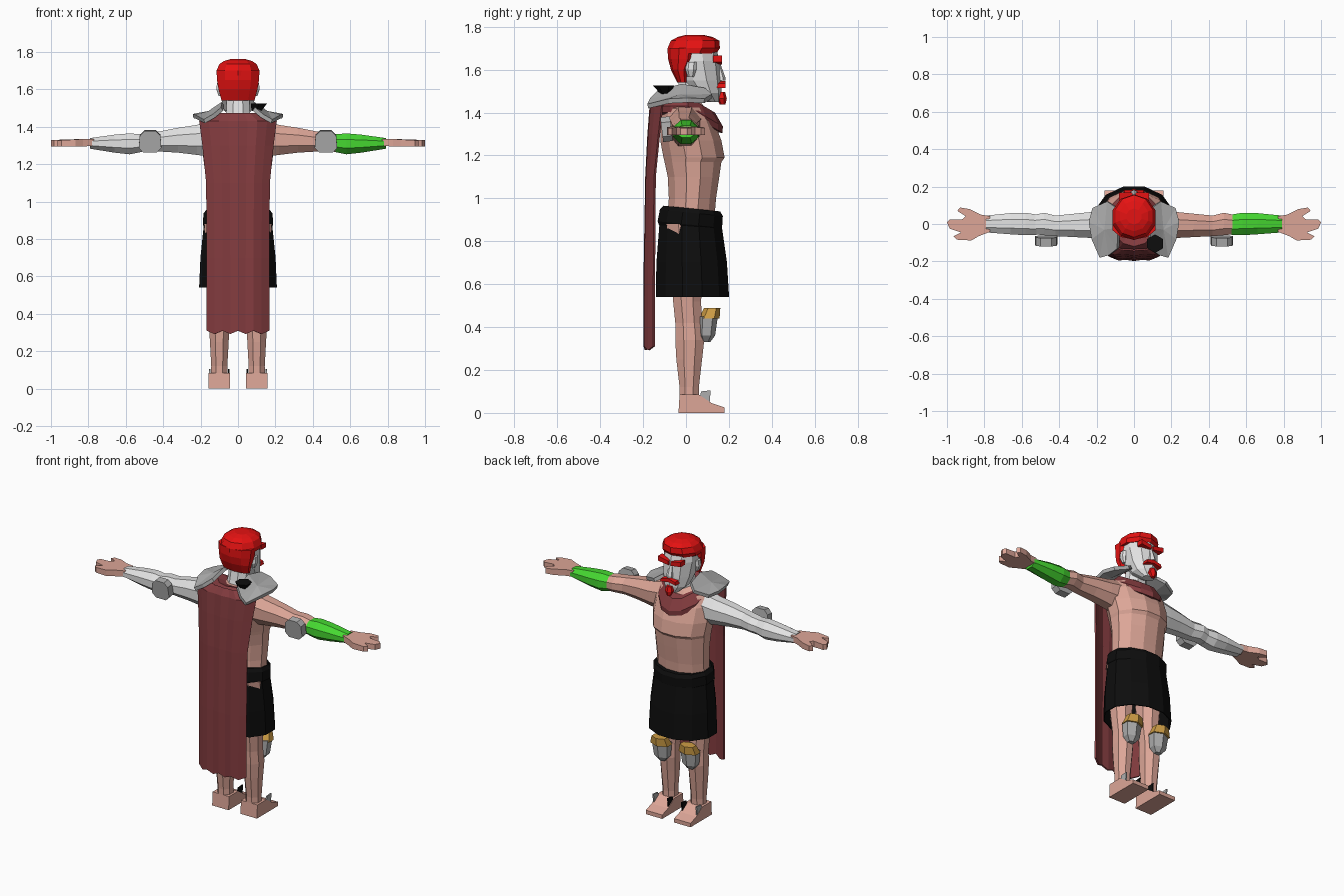
import bpy, bmesh, math
from mathutils import Vector

if "Cube" in bpy.data.objects:
    bpy.data.objects.remove(bpy.data.objects["Cube"])


def material(name, r, g, b):
    m = bpy.data.materials.new(name)
    m.diffuse_color = (r, g, b, 1)
    m.use_nodes = True
    m.node_tree.nodes["Principled BSDF"].inputs["Base Color"].default_value = m.diffuse_color
    return m


SKIN = material("skin", 0.72, 0.38, 0.31)
WHITE = material("white cloth", 0.76, 0.76, 0.76)
GREEN = material("green", 0.06, 0.68, 0.03)
RED = material("red hair", 0.78, 0.006, 0.006)
MAROON = material("maroon cape", 0.23, 0.045, 0.05)
GOLD = material("gold", 0.62, 0.34, 0.06)
STEEL = material("steel grey", 0.42, 0.42, 0.42)
BLACK = material("black", 0.004, 0.004, 0.004)


def finish(name, bm, *mats, thick=0):
    bmesh.ops.recalc_face_normals(bm, faces=bm.faces)
    me = bpy.data.meshes.new(name)
    bm.to_mesh(me)
    bm.free()
    for m in mats:
        me.materials.append(m)
    ob = bpy.data.objects.new(name, me)
    bpy.context.collection.objects.link(ob)
    if thick:
        mod = ob.modifiers.new("thickness", 'SOLIDIFY')
        mod.thickness, mod.offset = thick, 0
    return ob


def skin_rings(name, rings, mat, caps=(True, True), closed=True, thick=0):
    """Join rows of points with quads."""
    bm = bmesh.new()
    vs = [[bm.verts.new(p) for p in r] for r in rings]
    n = len(rings[0])
    for a, b in zip(vs, vs[1:]):
        for i in range(n if closed else n - 1):
            j = (i + 1) % n
            bm.faces.new((a[i], a[j], b[j], b[i]))
    if closed and caps[0]:
        bm.faces.new(vs[0])
    if closed and caps[1]:
        bm.faces.new(vs[-1])
    return finish(name, bm, mat, thick=thick)


def loft(name, rows, mat, axis='z', n=8, s=1, caps=(True, True), thick=0):
    """Rows are (position, a0, a1, b0, b1): extents of an n-sided section."""
    k = 1 / math.cos(math.pi / n)
    rings = []
    for t, a0, a1, b0, b1 in rows:
        ring = []
        for i in range(n):
            w = (i + 0.5) * math.tau / n
            a = (a0 + a1) / 2 + (a1 - a0) / 2 * k * math.cos(w)
            b = (b0 + b1) / 2 + (b1 - b0) / 2 * k * math.sin(w)
            ring.append((a * s, b, t) if axis == 'z' else (t * s, a, b))
        rings.append(ring)
    return skin_rings(name, rings, mat, caps, thick=thick)


def centred(rows):
    return [(z, -h, h, y0, y1) for z, h, y0, y1 in rows]


def prism(name, lower, upper, mat):
    return skin_rings(name, [lower, upper], mat)


def plate(name, outline, rim, thick, bulge):
    """Armour plate: gold rim with an inset, raised steel centre."""
    bm = bmesh.new()
    f = bm.faces.new([bm.verts.new(p) for p in outline])
    bmesh.ops.inset_region(bm, faces=[f], thickness=rim, use_even_offset=True)
    f.material_index = 1
    inner = list(f.verts)
    res = bmesh.ops.poke(bm, faces=[f])
    for g in res['faces']:
        g.material_index = 1
    for v in inner + res['verts']:
        v.co += Vector(bulge)
    return finish(name, bm, GOLD, STEEL, thick=thick)


# Torso, neck and head
loft("torso", centred([
    (0.88, .165, -.09, .13), (1.0, .165, -.08, .14), (1.10, .17, -.085, .155),
    (1.17, .175, -.10, .165), (1.19, .18, -.105, .18), (1.27, .19, -.12, .165),
    (1.36, .19, -.12, .13), (1.42, .17, -.11, .09), (1.46, .08, -.07, .06)]), SKIN, n=12)
loft("neck", centred([(1.40, .075, -.07, .07), (1.48, .063, -.045, .07),
                      (1.56, .06, -.03, .08)]), WHITE)
loft("head", centred([
    (1.45, .035, .10, .155), (1.49, .075, .025, .162), (1.55, .09, -.03, .16),
    (1.64, .10, -.06, .152), (1.72, .09, -.05, .13)]), WHITE, n=10)
loft("nose", centred([(1.55, .02, .14, .18), (1.565, .018, .14, .18),
                      (1.63, .01, .14, .158)]), WHITE, n=6)

# Hair and facial hair
loft("hair_top", centred([
    (1.675, .112, -.08, .135), (1.70, .115, -.08, .152), (1.735, .10, -.065, .15),
    (1.752, .075, -.035, .12), (1.762, .04, 0, .08)]), RED, n=10)
loft("hair_back", centred([
    (1.54, .088, -.04, .01), (1.60, .104, -.068, .02), (1.65, .112, -.08, .055),
    (1.70, .115, -.08, .06)]), RED, n=10)
loft("goatee", centred([(1.437, .012, .16, .182), (1.465, .024, .145, .187),
                        (1.495, .016, .15, .18)]), RED, n=6)
for s in (-1, 1):
    side = "left" if s < 0 else "right"

    def quad(y0, y1, pts):
        return [[(x * s, y, z) for x, z in pts] for y in (y0, y1)]
    prism(f"eyebrow_{side}", *quad(.125, .168, [(.008, 1.625), (.08, 1.635), (.08, 1.665), (.008, 1.65)]), RED)
    prism(f"moustache_{side}", *quad(.14, .183, [(0, 1.525), (.055, 1.515), (.05, 1.535), (0, 1.548)]), RED)
    loft(f"ear_{side}", [(1.565, .085, .104, .01, .035), (1.60, .09, .116, 0, .045),
                         (1.635, .09, .112, .005, .045)], WHITE, n=6, s=s)

    # Arms: white sleeve on one side, bare arm with green bracer on the other
    loft(f"upper_arm_{side}", [
        (.14, -.08, .07, 1.24, 1.43), (.22, -.075, .065, 1.25, 1.41), (.32, -.07, .055, 1.262, 1.395),
        (.42, -.065, .045, 1.268, 1.375), (.48, -.06, .06, 1.27, 1.37), (.53, -.055, .05, 1.265, 1.36)],
        WHITE if s < 0 else SKIN, 'x', s=s)
    loft(f"forearm_{side}", [
        (.52, -.058, .05, 1.265, 1.36), (.58, -.06, .06, 1.253, 1.365),
        (.66, -.055, .058, 1.262, 1.358), (.79, -.045, .045, 1.283, 1.34)],
        WHITE if s < 0 else GREEN, 'x', s=s)

    # Hand cut from one spread-finger outline
    hand = [(.77, -.042), (.83, -.065), (.87, -.088), (.945, -.084), (.965, -.066), (.925, -.045),
            (.985, -.025), (1, .008), (.985, .025), (.92, .024), (.90, .042), (.945, .07),
            (.93, .088), (.88, .08), (.82, .05), (.77, .042)]
    prism(f"hand_{side}", [(x * s, y, 1.295 + .05 * max(0, .83 - x)) for x, y in hand],
          [(x * s, y, 1.338 - .06 * max(0, x - .85) - abs(y) * .05) for x, y in hand], SKIN)

    # Elbow guard
    octagon = [(.41, 1.29), (.435, 1.265), (.505, 1.265), (.53, 1.29),
               (.525, 1.355), (.50, 1.38), (.44, 1.38), (.415, 1.355)]
    plate(f"elbow_guard_{side}", [(x * s, -.082 - .12 * (z - 1.3), z) for x, z in octagon],
          .018, .045, (0, -.006, 0))

    # Shoulder guard, sloping outward and drooping at front and back
    edge = [(.085, -.13), (.13, -.165), (.18, -.178), (.225, -.08), (.24, .01),
            (.22, .085), (.14, .12), (.095, .09), (.08, -.02)]
    plate(f"shoulder_guard_{side}", [(x * s, y, 1.515 - .42 * (x - .09) - 1.7 * y * y) for x, y in edge],
          .022, .022, (0, 0, .006))

    # Legs and feet
    loft(f"leg_{side}", [(z, .1 - h, .1 + h, y0, y1) for z, h, y0, y1 in [
        (.05, .045, -.03, .06), (.12, .043, -.03, .06), (.25, .05, -.045, .075), (.34, .055, -.05, .085),
        (.42, .05, -.05, .075), (.52, .056, -.06, .07), (.88, .08, -.09, .1)]], SKIN, s=s)
    shoe = [(-.035, 0), (.18, 0), (.18, .025), (.12, .045), (.06, .085), (-.03, .085)]
    prism(f"foot_{side}", [(.042 * s, y, z) for y, z in shoe],
          [(.158 * s, y, z) for y, z in shoe], SKIN)

    # Knee guard: steel shield with gold top
    loft(f"knee_shield_{side}", [(.33, .08, .12, .075, .11), (.36, .055, .145, .06, .13),
                                 (.45, .045, .155, .06, .142)], STEEL, n=6, s=s)
    loft(f"knee_trim_{side}", [(.44, .04, .16, .065, .15), (.49, .055, .145, .09, .155)], GOLD, n=6, s=s)

    # Small ankle wings
    wing = [(.06, .05), (.11, .045), (.115, .105), (.07, .10)]
    for part, x, m in (("outer", .148, STEEL), ("inner", .045, BLACK)):
        prism(f"ankle_wing_{part}_{side}", [(x * s, y, z) for y, z in wing],
              [((x + .008) * s, y, z) for y, z in wing], m)

# Shorts with rolled waistband
loft("shorts", centred([
    (.54, .205, -.138, .198), (.70, .198, -.135, .188), (.90, .178, -.12, .16)]),
    BLACK, n=12, caps=(False, True), thick=.006)
band = loft("waistband", centred([(-.05, .175, -.12, .165), (-.03, .187, -.13, .172),
                                  (.025, .185, -.125, .17), (.045, .17, -.11, .155)]), BLACK, n=12)
band.location.z = .91
band.rotation_euler.x = -.1

# Cape: rows of (height, half width, middle y, edge y), folded and ragged at the hem
cape = []
for z, h, yc, ye in [(1.47, .13, -.14, -.10), (1.43, .205, -.165, -.11), (1.30, .188, -.175, -.125),
                     (1.10, .168, -.185, -.145), (.70, .165, -.192, -.148), (.31, .165, -.193, -.15)]:
    row = []
    for i in range(9):
        t = i / 4 - 1
        fold = .006 * (i % 2)
        row.append((h * t, yc + (ye - yc) * t ** 4 + fold, z - (.018 * (i % 2) if z < .4 else 0)))
    cape.append(row)
skin_rings("cape", cape, MAROON, closed=False, thick=.01)

# Scarf collar, low in front and high behind
collar = []
for rx, y0, y1, zb, zf in [(.07, -.075, .085, 1.46, 1.42), (.12, -.12, .135, 1.475, 1.40),
                           (.165, -.155, .172, 1.43, 1.335), (.165, -.15, .17, 1.40, 1.305),
                           (.13, -.10, .12, 1.38, 1.31)]:
    ring = []
    for i in range(12):
        c, q = math.cos(i * math.tau / 12), math.sin(i * math.tau / 12)
        f = max(0, q)
        ring.append((rx * c * (1 - .15 * f), (y0 + y1) / 2 + (y1 - y0) / 2 * q, zb + (zf - zb) * f))
    collar.append(ring)
skin_rings("scarf_collar", collar, MAROON, caps=(False, False))

# Black clasp on one shoulder
loft("shoulder_clasp", [(1.485, .075, .125, -.12, -.08), (1.505, .07, .14, -.13, -.07),
                        (1.525, .07, .155, -.148, -.062)], BLACK, n=6)
